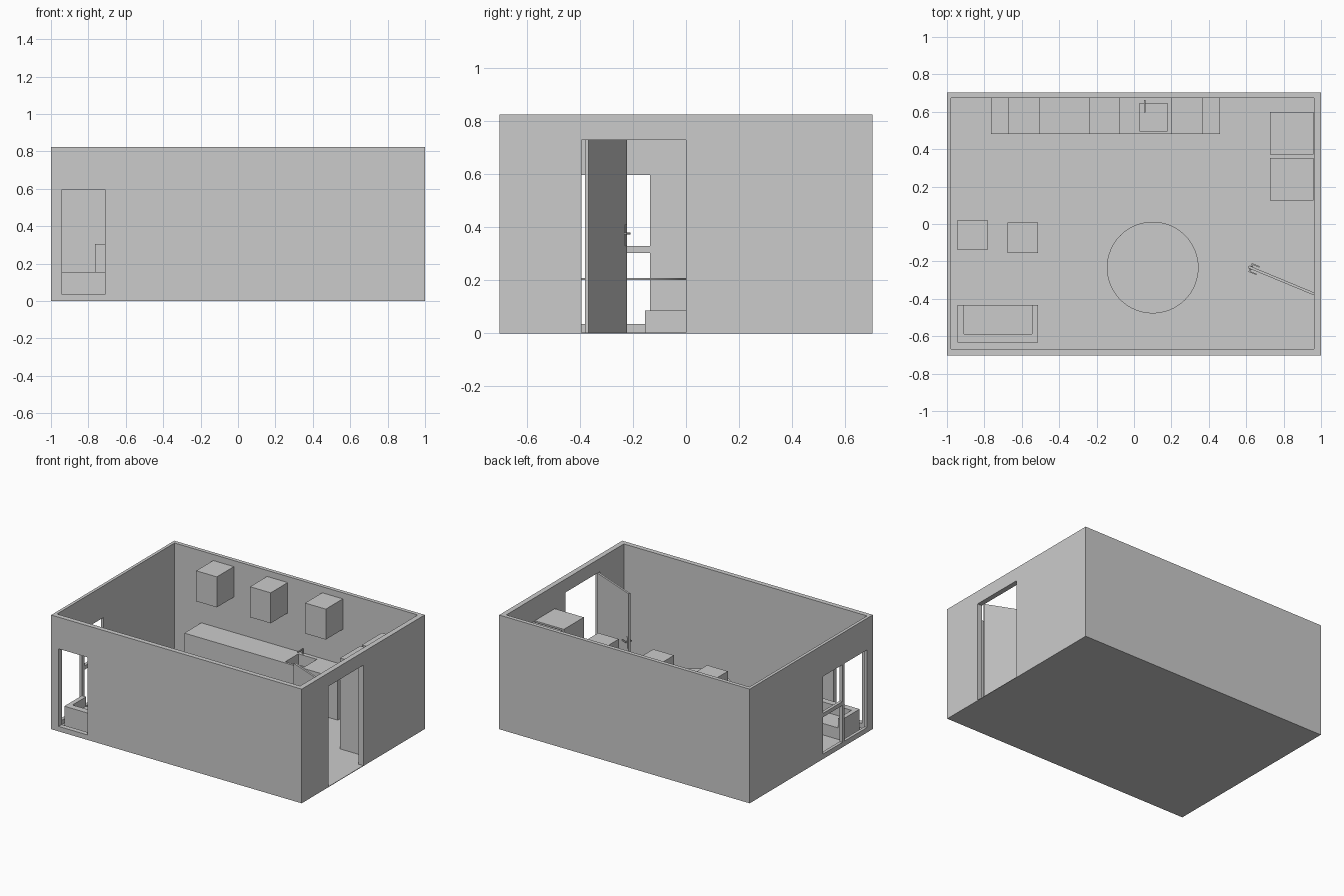
import bpy
import math

cube = bpy.data.objects.get("Cube")
if cube:
    bpy.data.objects.remove(cube, do_unlink=True)

grey = bpy.data.materials.new("plain_grey")
grey.use_nodes = True
colour = (0.6, 0.6, 0.6, 1)
grey.diffuse_color = colour
grey.node_tree.nodes["Principled BSDF"].inputs["Base Color"].default_value = colour


def finish(name):
    ob = bpy.context.object
    ob.name = name
    ob.data.materials.append(grey)
    return ob


def box(name, xs, ys, zs):
    """Box given by its low and high limits on each axis."""
    bpy.ops.mesh.primitive_cube_add(size=1)
    ob = finish(name)
    for v in ob.data.vertices:
        v.co = [r[0] if c < 0 else r[1] for r, c in zip((xs, ys, zs), v.co)]
    return ob


def cylinder(name, radius, x, y, z0, z1, sides=48):
    bpy.ops.mesh.primitive_cylinder_add(vertices=sides, radius=radius, depth=z1 - z0,
                                        location=(x, y, (z0 + z1) / 2))
    bpy.ops.object.shade_smooth_by_angle(angle=math.radians(40))
    return finish(name)


def cut(target, *limits):
    """Cut a box-shaped opening out of the target."""
    cutter = box("cutter", *limits)
    cutter.hide_render = True
    mod = target.modifiers.new("opening", "BOOLEAN")
    mod.operation = "DIFFERENCE"
    mod.solver = "EXACT"
    mod.object = cutter
    bpy.context.view_layer.objects.active = target
    bpy.ops.object.modifier_apply(modifier=mod.name)
    bpy.data.objects.remove(cutter, do_unlink=True)


FLOOR = 0.004

# Room shell: open top, doorway on the left, corner window at the front right
room = box("room_walls", (-1, 1), (-0.702, 0.702), (0, 0.824))
cut(room, (-0.978, 0.963), (-0.667, 0.674), (FLOOR, 1))
cut(room, (0.9, 1.1), (-0.394, 0), (FLOOR, 0.728))
cut(room, (-1.1, -0.97), (-0.635, -0.136), (0.036, 0.596))
cut(room, (-0.94, -0.71), (-0.8, -0.65), (0.036, 0.596))

# Window bars in the right wall
box("window_mullion", (-1, -0.978), (-0.38, -0.355), (0.036, 0.596))
box("window_rail", (-1, -0.978), (-0.355, -0.136), (0.302, 0.33))

# Open door with a handle on both faces
door = [box("door_leaf", (0, 0.38), (-0.007, 0.007), (FLOOR, 0.728)),
        box("handle_plate", (0.358, 0.373), (-0.01, 0.01), (0.33, 0.41)),
        box("handle_spindle", (0.362, 0.37), (-0.024, 0.024), (0.372, 0.38))]
for side, name in ((1, "handle_lever_back"), (-1, "handle_lever_front")):
    door.append(box(name, (0.325, 0.37), sorted((side * 0.018, side * 0.025)), (0.372, 0.38)))
for part in door:
    part.location = (0.963, -0.374, 0)
    part.rotation_euler.z = math.radians(157.5)

# Kitchen counter with a sunken sink, drain and tap
counter = box("kitchen_counter", (-0.765, 0.46), (0.48, 0.674), (FLOOR, 0.305))
cut(counter, (0.03, 0.178), (0.497, 0.645), (0.225, 0.4))
cylinder("sink_drain", 0.007, 0.104, 0.571, 0.224, 0.228, 16)
cylinder("tap_post", 0.005, 0.058, 0.658, 0.305, 0.345, 16)
box("tap_spout", (0.054, 0.062), (0.597, 0.658), (0.338, 0.346))

# Wall cabinets above the counter
for i, x in enumerate((-0.67, -0.24, 0.2)):
    box(f"wall_cabinet_{i + 1}", (x, x + 0.165), (0.48, 0.674), (0.56, 0.78))

# Two tall cupboards against the left wall
for name, y in (("tall_cupboard_back", 0.372), ("tall_cupboard_front", 0.125)):
    box(name, (0.728, 0.96), (y, y + 0.228), (FLOOR, 0.66))

# Sofa: seat, backrest towards the window and two arms
box("sofa_seat", (-0.91, -0.545), (-0.587, -0.433), (FLOOR, 0.087))
box("sofa_back", (-0.943, -0.513), (-0.633, -0.587), (FLOOR, 0.155))
for name, x in (("sofa_arm_right", -0.943), ("sofa_arm_left", -0.545)):
    box(name, (x, x + 0.033), (-0.587, -0.433), (FLOOR, 0.155))

# Two low stools
box("low_stool_left", (-0.675, -0.513), (-0.155, 0.008), (FLOOR, 0.087))
box("low_stool_right", (-0.943, -0.783), (-0.138, 0.022), (FLOOR, 0.087))

# Round table
cylinder("table_top", 0.245, 0.1, -0.233, 0.201, 0.208, 64)
cylinder("table_leg", 0.009, 0.1, -0.235, FLOOR, 0.201, 24)
